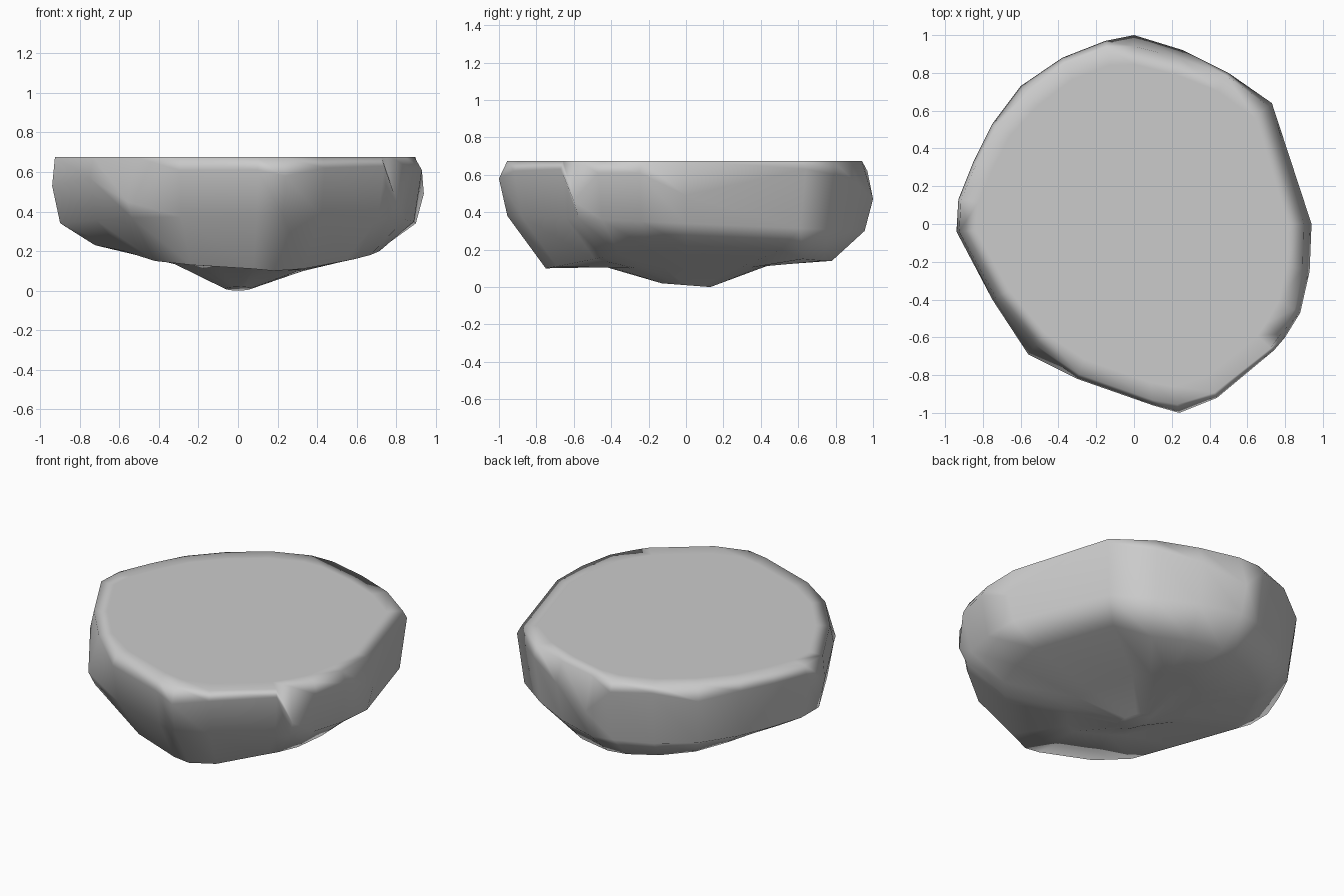
import bpy
import bmesh

TOP_Z = 0.675

# Rock outline, counter-clockwise from the back:
# widest x, widest y, height there, top inset, underside inset, underside height
OUTLINE = [
    (0.00, 1.00, 0.47, 0.94, 0.78, 0.14),
    (-0.15, 0.97, 0.62, 0.965, 0.78, 0.14),
    (-0.38, 0.88, 0.64, 0.965, 0.77, 0.15),
    (-0.60, 0.73, 0.59, 0.95, 0.76, 0.17),
    (-0.75, 0.53, 0.62, 0.975, 0.76, 0.20),
    (-0.85, 0.33, 0.62, 0.98, 0.76, 0.22),
    (-0.93, 0.13, 0.62, 0.985, 0.77, 0.23),
    (-0.94, -0.04, 0.53, 0.985, 0.77, 0.23),
    (-0.75, -0.40, 0.57, 0.975, 0.77, 0.20),
    (-0.56, -0.69, 0.45, 0.930, 0.75, 0.15),
    (-0.30, -0.82, 0.61, 0.970, 0.79, 0.13),
    (0.10, -0.96, 0.61, 0.970, 0.78, 0.11),
    (0.24, -1.00, 0.58, 0.955, 0.75, 0.10),
    (0.44, -0.92, 0.62, 0.970, 0.75, 0.11),
    (0.74, -0.67, 0.63, 0.980, 0.73, 0.15),
    (0.80, -0.60, 0.46, 0.970, 0.74, 0.16),
    (0.88, -0.47, 0.61, 0.965, 0.76, 0.18),
    (0.93, -0.25, 0.61, 0.960, 0.77, 0.20),
    (0.94, 0.00, 0.49, 0.955, 0.78, 0.22),
    (0.73, 0.64, 0.63, 0.975, 0.80, 0.20),
    (0.50, 0.80, 0.60, 0.980, 0.78, 0.15),
    (0.26, 0.92, 0.55, 0.955, 0.80, 0.14),
]

bm = bmesh.new()


def ring(place):
    return [bm.verts.new(place(*row)) for row in OUTLINE]


# Stacked rings from the flat top down to the blunt point below
rings = [
    ring(lambda x, y, h, t, b, z: (x * t * 0.9, y * t * 0.9, TOP_Z)),
    ring(lambda x, y, h, t, b, z: (x * t, y * t, TOP_Z)),
    ring(lambda x, y, h, t, b, z: (x, y, h)),
    ring(lambda x, y, h, t, b, z: (x * 0.957, y * 0.955, 0.34 - 0.04 * y)),
    ring(lambda x, y, h, t, b, z: (x * b, y * b, z)),
    ring(lambda x, y, h, t, b, z: (x * 0.34, y * 0.44, 0.115 - 0.02 * x)),
    ring(lambda x, y, h, t, b, z: (x * 0.07, y * 0.13, max(0, 0.01 - 0.01 * y))),
]

# Walls, flat top and underside cap
for upper, lower in zip(rings, rings[1:]):
    for i in range(len(OUTLINE)):
        bm.faces.new((upper[i - 1], lower[i - 1], lower[i], upper[i]))
bm.faces.new(rings[0])
bm.faces.new(rings[-1][::-1])
bmesh.ops.recalc_face_normals(bm, faces=bm.faces)

# Smooth over every facet, rim included
for face in bm.faces:
    face.smooth = True

mesh = bpy.data.meshes.new("flat_rock")
bm.to_mesh(mesh)
bm.free()
rock = bpy.data.objects.new("flat_rock", mesh)
bpy.context.collection.objects.link(rock)

# Keep the large facets flat so only their edges look soft
soft = rock.modifiers.new("soft_edges", "WEIGHTED_NORMAL")
soft.weight = 60
